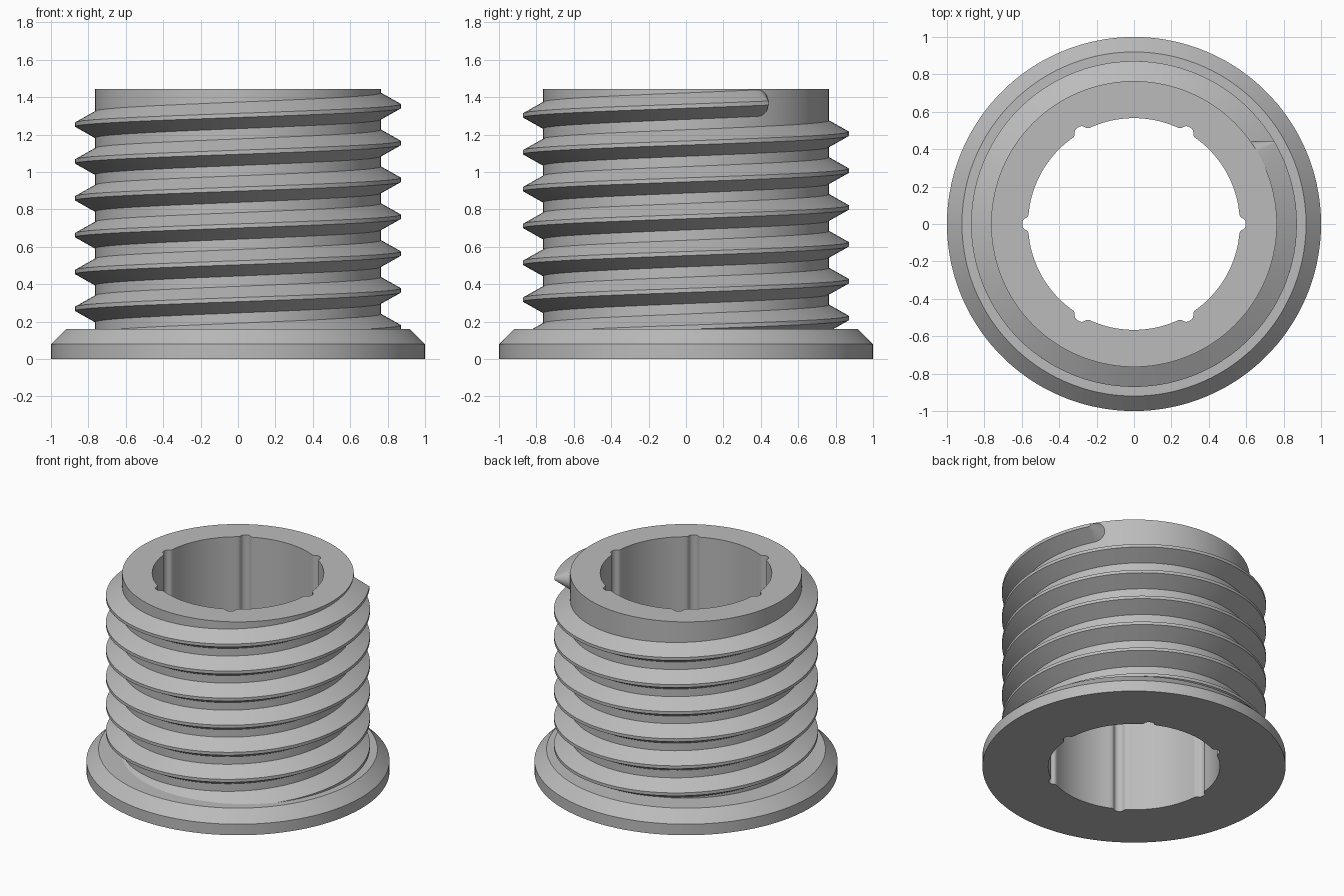
import bpy
import bmesh
from math import pi, radians, degrees, sin, cos

cube = bpy.data.objects.get("Cube")
if cube:
    bpy.data.objects.remove(cube)

# Single plain grey
GREY = (0.5, 0.5, 0.5, 1)
grey = bpy.data.materials.new("plain_grey")
grey.use_nodes = True
grey.diffuse_color = GREY
grey.node_tree.nodes["Principled BSDF"].inputs["Base Color"].default_value = GREY

TOP = 1.443
CORE = 0.764
BORE = 0.566


def polar(r, a, z):
    return (r * cos(a), r * sin(a), z)


def loft(name, sections, closed):
    """Skin a list of equal-length cross-section loops."""
    bm = bmesh.new()
    loops = [[bm.verts.new(p) for p in s] for s in sections]
    n = len(loops[0])
    pairs = list(zip(loops, loops[1:]))
    if closed:
        pairs.append((loops[-1], loops[0]))
    for a, b in pairs:
        for i in range(n):
            j = (i + 1) % n
            bm.faces.new((a[i], b[i], b[j], a[j]))
    if not closed:
        bm.faces.new(loops[0])
        bm.faces.new(loops[-1])
    bmesh.ops.remove_doubles(bm, verts=bm.verts, dist=1e-5)
    bmesh.ops.recalc_face_normals(bm, faces=bm.faces)
    mesh = bpy.data.meshes.new(name)
    bm.to_mesh(mesh)
    bm.free()
    mesh.materials.append(grey)
    obj = bpy.data.objects.new(name, mesh)
    bpy.context.collection.objects.link(obj)
    bpy.ops.object.select_all(action='DESELECT')
    obj.select_set(True)
    bpy.context.view_layer.objects.active = obj
    bpy.ops.object.shade_smooth_by_angle(angle=radians(28))
    return obj


# Flanged sleeve: one outline swept round, the bore widening at six grooves
half_groove = [(0, 0.031), (1.2, 0.03), (2.1, 0.026), (2.8, 0.019),
               (3.3, 0.011), (3.8, 0.005), (4.8, 0)]
groove = [(-a, d) for a, d in reversed(half_groove[1:])] + half_groove
edge = half_groove[-1][0]
STEPS = 20
plain = [(edge + (60 - 2 * edge) * i / STEPS, 0) for i in range(1, STEPS)]
sections = []
for k in range(6):
    for deg, depth in groove + plain:
        a = radians(60 * k + deg)
        inner = BORE + depth
        outline = [(inner, 0), (1, 0), (1, 0.08), (0.92, 0.16),
                   (CORE, 0.16), (CORE, TOP), (inner, TOP)]
        sections.append([polar(r, a, z) for r, z in outline])
loft("flanged_sleeve", sections, True)

# Screw thread: rises anticlockwise and ends in a rounded nose
PITCH = 0.197
ROOT, CREST = (0.757, 0.075), (0.871, 0.011)   # radius, half height
END = radians(30)
START = -6 * 2 * pi - radians(165)


def thread_section(a, turn=0):
    z = 1.352 + PITCH * a / (2 * pi)
    pts = []
    for (r, h), side in ((ROOT, -1), (CREST, -1), (CREST, 1), (ROOT, 1)):
        pts.append(polar(r, a + h * sin(turn) / r, z + side * h * cos(turn)))
    return pts


count = 700
sections = [thread_section(START + (END - START) * i / count)
            for i in range(count + 1)]
sections += [thread_section(END, pi / 2 * i / 12) for i in range(1, 12)]
sections.append(thread_section(END, pi / 2 * 0.999))
loft("screw_thread", sections, False)
